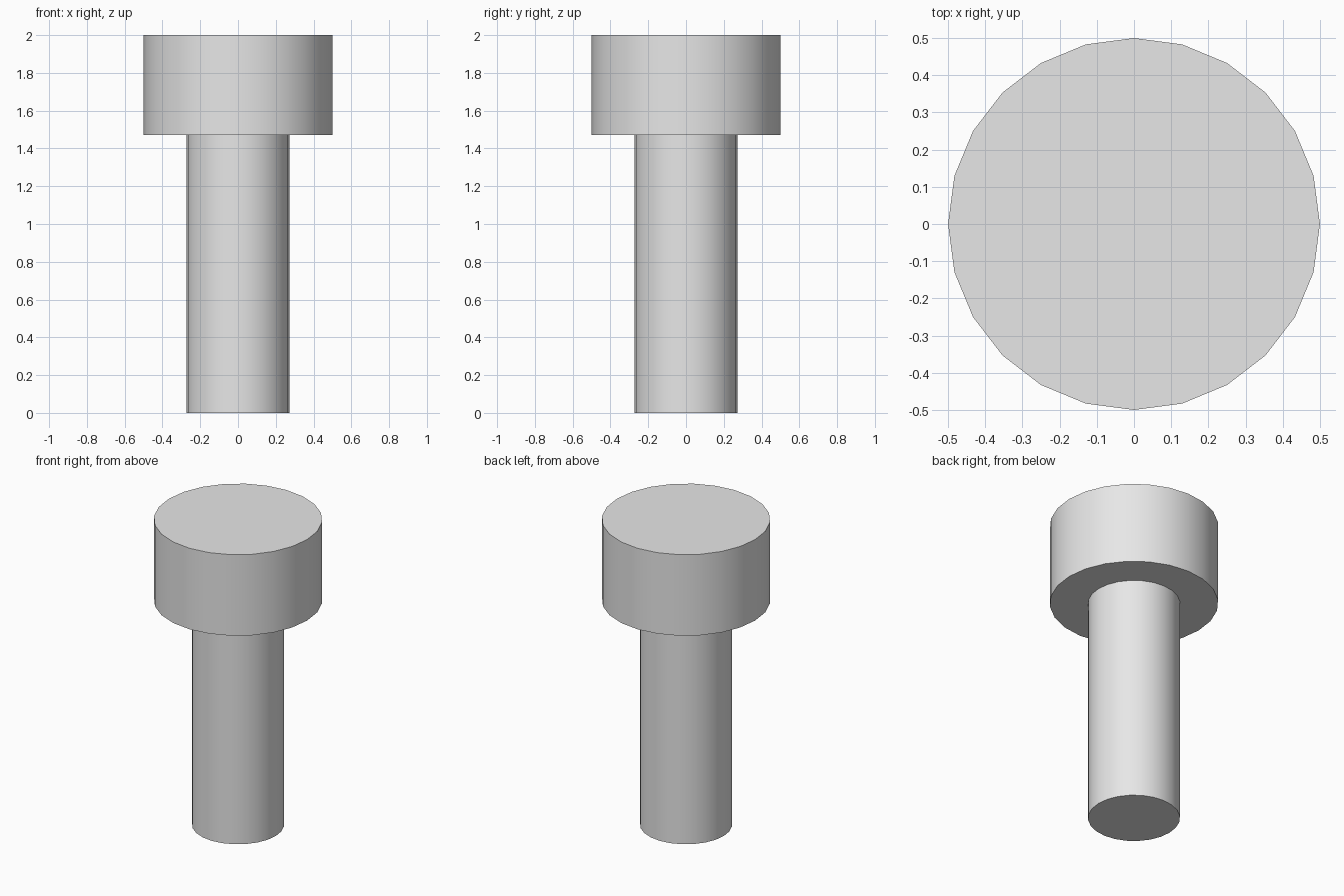
import bpy
import math

cube = bpy.data.objects.get("Cube")
if cube:
    bpy.data.objects.remove(cube, do_unlink=True)

SIDES = 24
HEAD_BASE = 1.47

# Single plain grey material
grey = bpy.data.materials.new("light_grey")
grey.use_nodes = True
grey.diffuse_color = (0.8, 0.8, 0.8, 1.0)
grey.node_tree.nodes["Principled BSDF"].inputs["Base Color"].default_value = (0.8, 0.8, 0.8, 1.0)


def cylinder(name, radius, z0, z1):
    """Upright capped cylinder with smooth sides and sharp rims."""
    bpy.ops.mesh.primitive_cylinder_add(
        vertices=SIDES, radius=radius, depth=z1 - z0, location=(0, 0, (z0 + z1) / 2))
    obj = bpy.context.object
    obj.name = obj.data.name = name
    obj.data.materials.append(grey)
    bpy.ops.object.shade_smooth_by_angle(angle=math.radians(30))
    return obj


# Narrow shaft, seated slightly inside the wide head
cylinder("shaft", 0.273, 0.0, HEAD_BASE + 0.01)
cylinder("head", 0.5, HEAD_BASE, 2.0)
